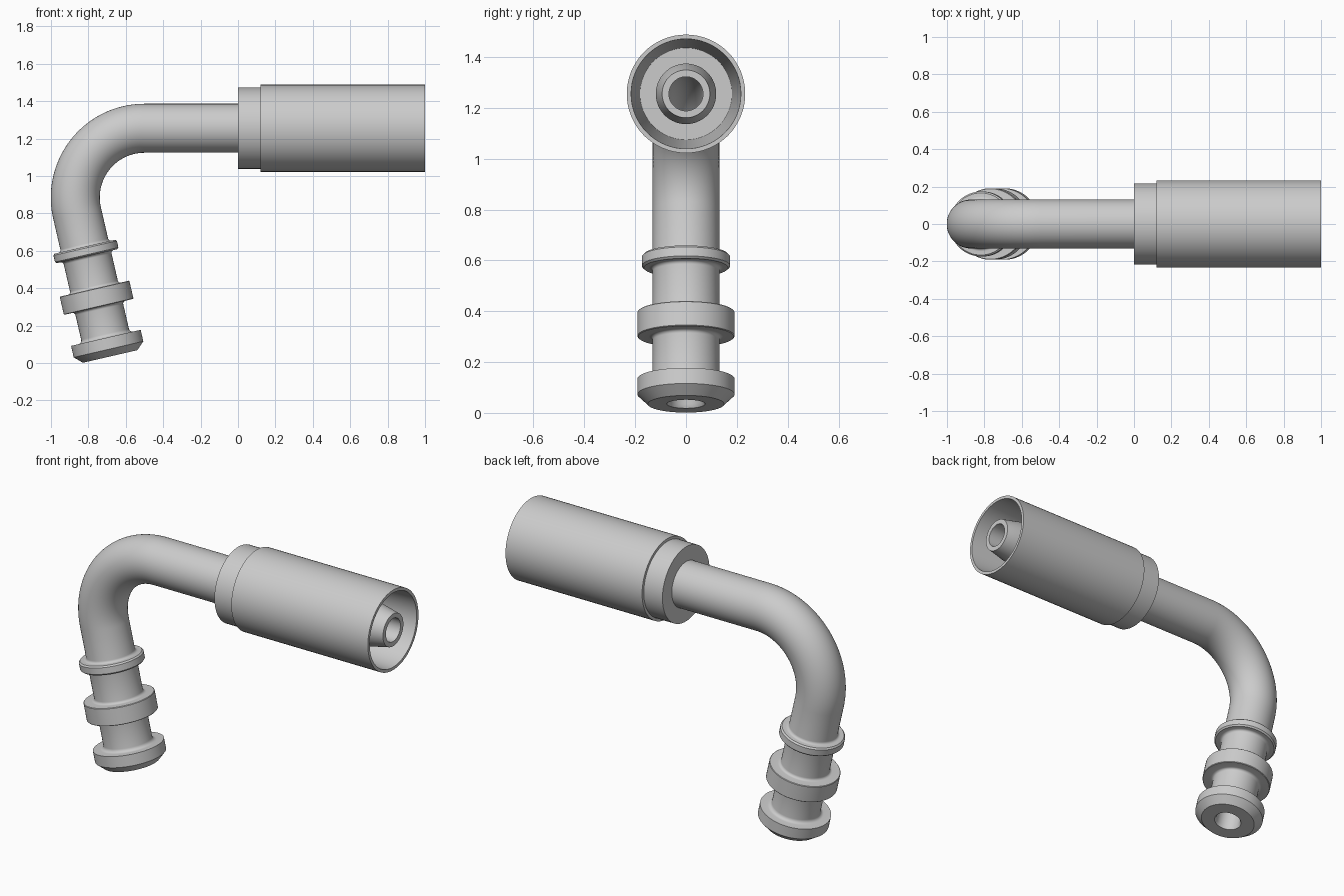
import bpy, bmesh
from math import sin, cos, pi, radians
from mathutils import Vector

if "Cube" in bpy.data.objects:
    bpy.data.objects.remove(bpy.data.objects["Cube"])

AXIS_Z = 1.255             # height of the horizontal run
BEND_R = 0.37              # centreline radius of the bend
BEND_X = -0.5              # where the straight run ends
BEND = radians(103)
L1 = 1.0 - BEND_X          # path length of the straight run, starting at x = 1
L2 = L1 + BEND_R * BEND    # path length at the end of the bend
SIDES = 64


def frame(s):
    """Centre point and in-plane normal at path length s."""
    if s <= L1:
        return Vector((1 - s, 0, AXIS_Z)), Vector((0, 0, 1))
    a = min((s - L1) / BEND_R, BEND)
    n = Vector((-sin(a), 0, cos(a)))
    p = Vector((BEND_X, 0, AXIS_Z - BEND_R)) + n * BEND_R
    if s > L2:
        p += Vector((-cos(a), 0, -sin(a))) * (s - L2)
    return p, n


def sweep(name, profile):
    """Revolve a closed (path length, radius) profile around the path."""
    bm = bmesh.new()
    rings = []
    for s, r in profile:
        p, n = frame(s)
        rings.append([bm.verts.new(p + r * (n * cos(t) + Vector((0, 1, 0)) * sin(t)))
                      for t in (2 * pi * i / SIDES for i in range(SIDES))])
    for k, a in enumerate(rings):
        b = rings[(k + 1) % len(rings)]
        for i in range(SIDES):
            j = (i + 1) % SIDES
            bm.faces.new((a[i], a[j], b[j], b[i]))
    bmesh.ops.recalc_face_normals(bm, faces=bm.faces)
    me = bpy.data.meshes.new(name)
    bm.to_mesh(me)
    bm.free()
    ob = bpy.data.objects.new(name, me)
    bpy.context.collection.objects.link(ob)
    bpy.ops.object.select_all(action='DESELECT')
    ob.select_set(True)
    bpy.context.view_layer.objects.active = ob
    bpy.ops.object.shade_smooth_by_angle(angle=radians(30))
    return ob


def bend_steps(r, n=40):
    return [(L1 + (L2 - L1) * i / n, r) for i in range(n + 1)]


def fillet(s, r, size, side):
    """Concave quarter round where the tube meets a ring face at s."""
    pts = [(s + side * size * (1 - sin(t)), r + size * (1 - cos(t)))
           for t in (pi / 2 * i / 5 for i in range(6))]
    return pts if side < 0 else pts[::-1]


def ring(s0, s1, r, edge, f=0.015):
    """Raised ring with filleted roots and softened edges."""
    return (fillet(L2 + s0, TUBE, f, -1) +
            [(L2 + s0, r - edge), (L2 + s0 + edge, r),
             (L2 + s1 - edge, r), (L2 + s1, r - edge)] +
            fillet(L2 + s1, TUBE, f, 1))


TUBE, BORE = 0.131, 0.067
END = L2 + 0.787

# Bent tube: barbed nipple inside the socket, bend, two rings, end flange, bore
outer = [(0.0, 0.094), (0.12, 0.119), (0.97, 0.119), (0.97, TUBE)]
outer += bend_steps(TUBE)
outer += ring(0.185, 0.237, 0.174, 0.008)
outer += ring(0.415, 0.515, 0.191, 0.003)
outer += fillet(L2 + 0.685, TUBE, 0.02, -1)
outer += [(L2 + 0.685, 0.191), (L2 + 0.748, 0.191), (END, 0.15)]
inner = [(END, 0.075), (END - 0.015, BORE)] + bend_steps(BORE)[::-1] + [(0.0, BORE)]

# fillet points run tube-to-ring on the upstream side, ring-to-tube downstream
sweep("bent_tube", outer + inner)

# Crimp socket with stepped collar and tapered hollow
sweep("crimp_socket", [(1.0, 0.115), (1.0, 0.217), (0.88, 0.217), (0.88, 0.233),
                       (0.0, 0.233), (0.0, 0.216), (0.88, 0.181), (0.88, 0.115)])
